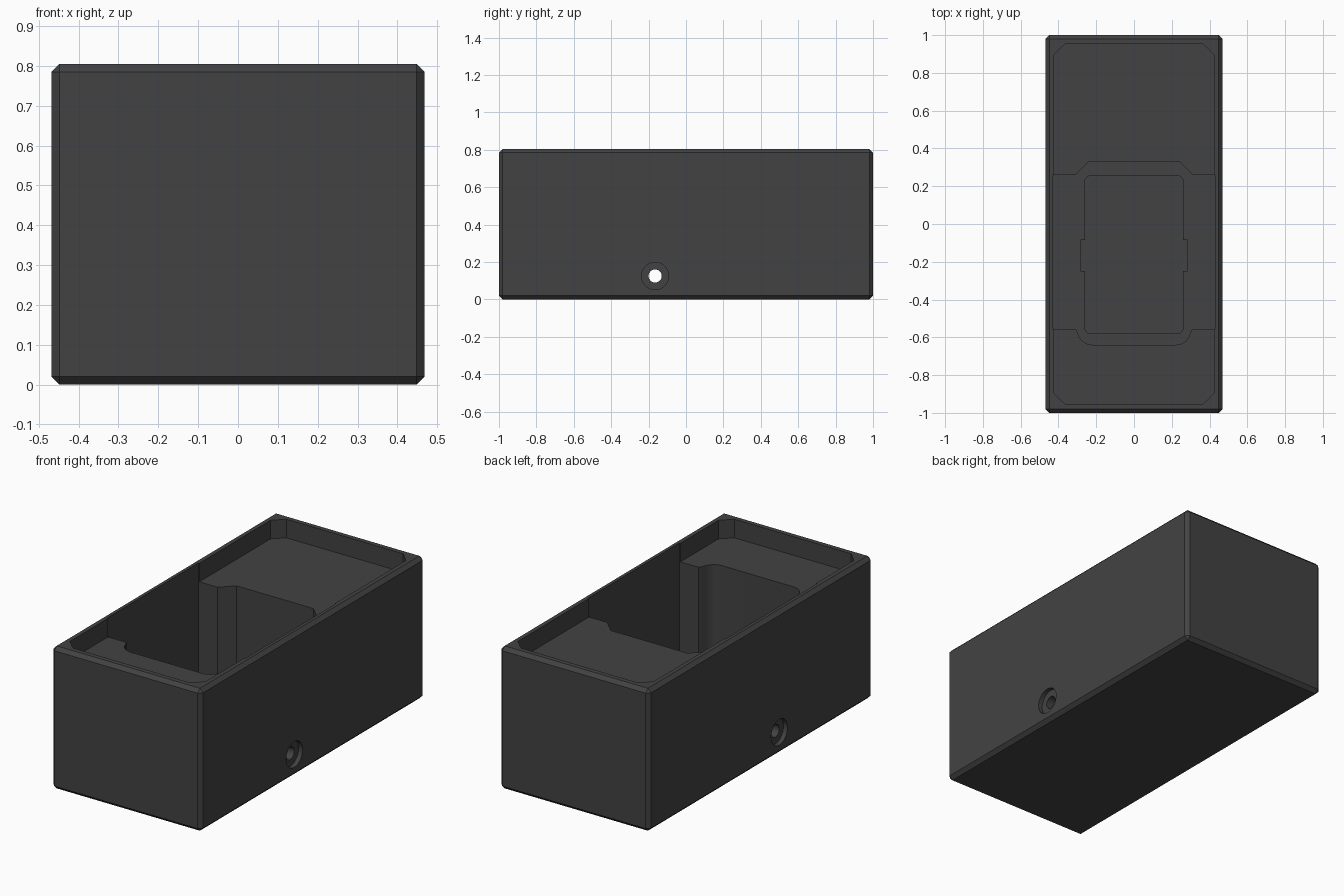
import bpy, bmesh, math

if "Cube" in bpy.data.objects:
    bpy.data.objects.remove(bpy.data.objects["Cube"])

mat = bpy.data.materials.new("charcoal grey")
mat.diffuse_color = (0.055, 0.055, 0.055, 1)
mat.use_nodes = True
mat.node_tree.nodes["Principled BSDF"].inputs["Base Color"].default_value = mat.diffuse_color


def prism(name, outline, z0, z1):
    """Closed outline extruded between two heights."""
    bm = bmesh.new()
    face = bm.faces.new([bm.verts.new((x, y, z0)) for x, y in outline])
    top = bmesh.ops.extrude_face_region(bm, geom=[face])["geom"]
    for v in top:
        if isinstance(v, bmesh.types.BMVert):
            v.co.z = z1
    bmesh.ops.recalc_face_normals(bm, faces=bm.faces)
    mesh = bpy.data.meshes.new(name)
    bm.to_mesh(mesh)
    bm.free()
    ob = bpy.data.objects.new(name, mesh)
    bpy.context.collection.objects.link(ob)
    ob.data.materials.append(mat)
    return ob


def arc(cx, cy, r, a0, a1, n=6):
    return [(cx + r * math.cos(math.radians(a0 + (a1 - a0) * i / n)),
             cy + r * math.sin(math.radians(a0 + (a1 - a0) * i / n)))
            for i in range(n + 1)]


def mirrored(right):
    """Complete a right half outline, listed front to back."""
    return right + [(-x, y) for x, y in reversed(right)]


def rod(name, x, length, r):
    bpy.ops.mesh.primitive_cylinder_add(vertices=40, radius=r, depth=length,
                                        location=(x, -0.165, 0.125),
                                        rotation=(0, math.pi / 2, 0))
    ob = bpy.context.object
    ob.name = name
    ob.data.materials.append(mat)
    return ob


# Outer block with chamfered edges
W, H, C = 0.468, 0.805, 0.02
box = prism("box_body", mirrored([(W, -1), (W, 1)]), 0, H)
bev = box.modifiers.new("chamfer", 'BEVEL')
bev.width, bev.segments = C, 1

# Shallow lid recess with cut corners
lid = prism("lid_recess_cutter",
            mirrored([(0.365, -0.953), (0.424, -0.895), (0.424, 0.895), (0.365, 0.953)]),
            0.70, 1)

# Deep compartment with rounded front and angled back
pocket = prism("compartment_cutter", mirrored(
    arc(0.22, -0.56, 0.08, -90, -10) + [(0.31, -0.555), (0.43, -0.555),
                                        (0.43, 0.26), (0.31, 0.26), (0.24, 0.33)]),
    0.17, 1)

# Floor well with side notches for the cross hole fittings
well = prism("floor_well_cutter", mirrored(
    arc(0.23, -0.55, 0.03, -90, 0)
    + [(0.26, -0.25), (0.284, -0.25), (0.284, -0.085), (0.26, -0.085)]
    + arc(0.23, 0.225, 0.03, 0, 90)), 0.05, 0.3)

# Cross hole with a counterbore on each side
cutters = [lid, pocket, well, rod("cross_hole_cutter", 0, 1.2, 0.035)]
for s in (-1, 1):
    cutters.append(rod("counterbore_cutter", s * (W + 0.075), 0.2, 0.073))

for c in cutters:
    mod = box.modifiers.new(c.name, 'BOOLEAN')
    mod.operation, mod.solver, mod.object = 'DIFFERENCE', 'EXACT', c
    c.hide_render = True

# Bake the cuts, then remove the helpers
bpy.ops.object.select_all(action='DESELECT')
box.select_set(True)
bpy.context.view_layer.objects.active = box
for m in list(box.modifiers):
    bpy.ops.object.modifier_apply(modifier=m.name)
for c in cutters:
    bpy.data.objects.remove(c)
bpy.ops.object.shade_smooth_by_angle(angle=math.radians(25))
